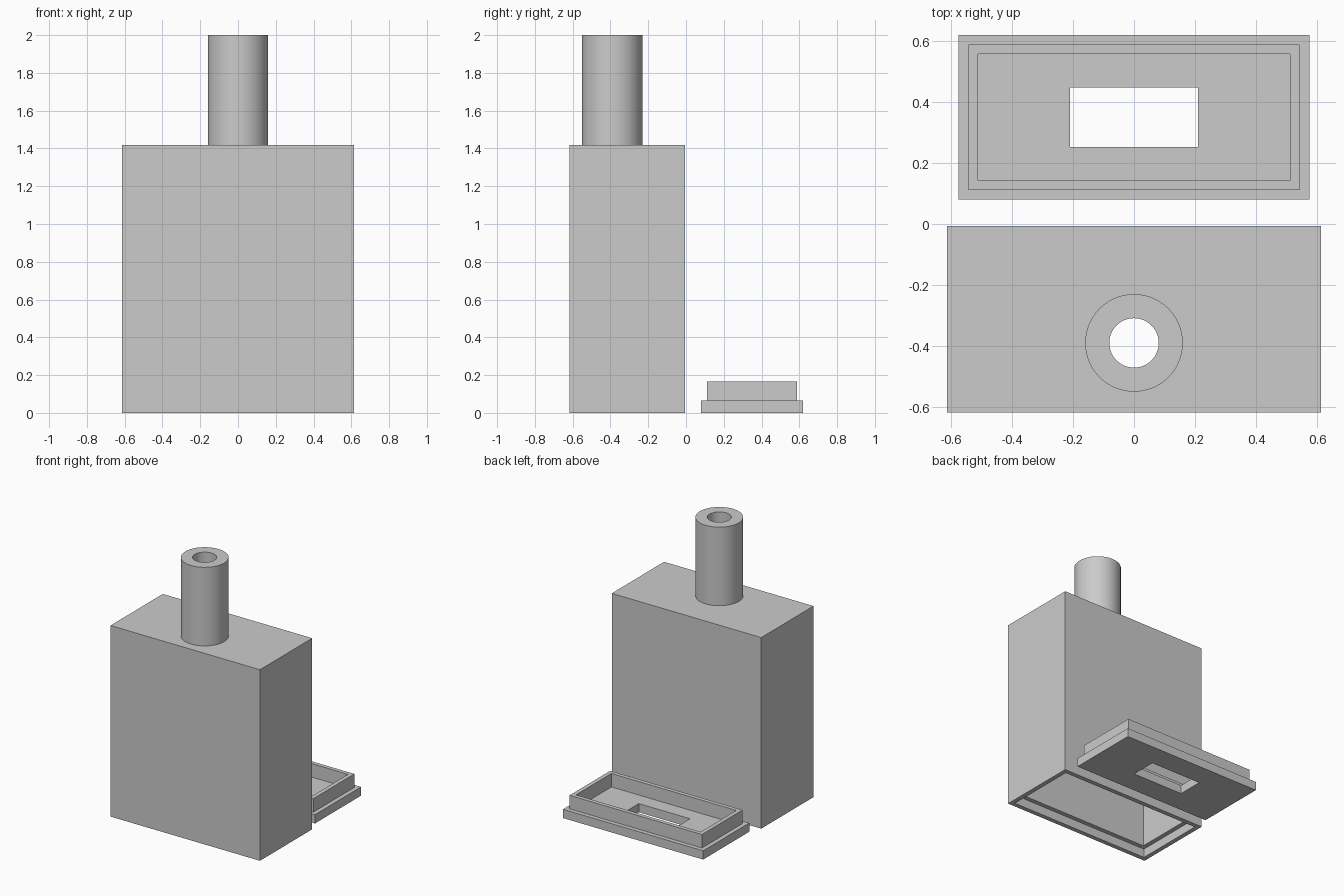
import bpy
import bmesh

if "Cube" in bpy.data.objects:
    bpy.data.objects.remove(bpy.data.objects["Cube"], do_unlink=True)

grey = bpy.data.materials.new("plain grey")
grey.use_nodes = True
colour = (0.6, 0.6, 0.6, 1)
grey.diffuse_color = colour
grey.node_tree.nodes["Principled BSDF"].inputs["Base Color"].default_value = colour


def add_object(name, bm):
    mesh = bpy.data.meshes.new(name)
    bm.to_mesh(mesh)
    bm.free()
    mesh.materials.append(grey)
    obj = bpy.data.objects.new(name, mesh)
    bpy.context.collection.objects.link(obj)
    return obj


def box(name, half_x, y, half_y, z0, z1):
    bm = bmesh.new()
    bmesh.ops.create_cube(bm, size=2)
    for v in bm.verts:
        v.co = (v.co.x * half_x, y + v.co.y * half_y, z1 if v.co.z > 0 else z0)
    return add_object(name, bm)


def cylinder(name, radius, y, z0, z1):
    bm = bmesh.new()
    bmesh.ops.create_cone(bm, cap_ends=True, segments=96, radius1=radius,
                          radius2=radius, depth=z1 - z0)
    bmesh.ops.translate(bm, verts=bm.verts, vec=(0, y, (z0 + z1) / 2))
    return add_object(name, bm)


def combine(target, other, operation):
    mod = target.modifiers.new(other.name, "BOOLEAN")
    mod.operation = operation
    mod.solver = "EXACT"
    mod.object = other
    bpy.context.view_layer.objects.active = target
    bpy.ops.object.modifier_apply(modifier=mod.name)
    bpy.data.objects.remove(other, do_unlink=True)


body_y, neck_y, lid_y = -0.312, -0.39, 0.35
body_top, plate_top = 1.417, 0.065

# Hollow body, open below, with a step that receives the lid
body = box("bottle_body", 0.613, body_y, 0.306, 0, body_top)
combine(body, cylinder("neck", 0.16, neck_y, body_top - 0.03, 2), "UNION")
combine(body, box("cavity_cutter", 0.546, body_y, 0.239, -0.1, body_top - 0.068), "DIFFERENCE")
combine(body, box("step_cutter", 0.579, body_y, 0.272, -0.1, plate_top), "DIFFERENCE")
combine(body, cylinder("bore_cutter", 0.081, neck_y, body_top - 0.2, 2.1), "DIFFERENCE")

# Separate lid: slotted plate with a raised rim
lid = box("lid", 0.575, lid_y, 0.27, 0, plate_top)
combine(lid, box("rim", 0.543, lid_y, 0.238, plate_top - 0.02, 0.165), "UNION")
combine(lid, box("rim_cutter", 0.512, lid_y, 0.208, plate_top, 0.3), "DIFFERENCE")
combine(lid, box("slot_cutter", 0.21, lid_y, 0.097, -0.1, 0.3), "DIFFERENCE")

# Smooth the round neck while keeping its edges sharp
bpy.ops.object.select_all(action="DESELECT")
body.select_set(True)
bpy.context.view_layer.objects.active = body
bpy.ops.object.shade_smooth_by_angle()
